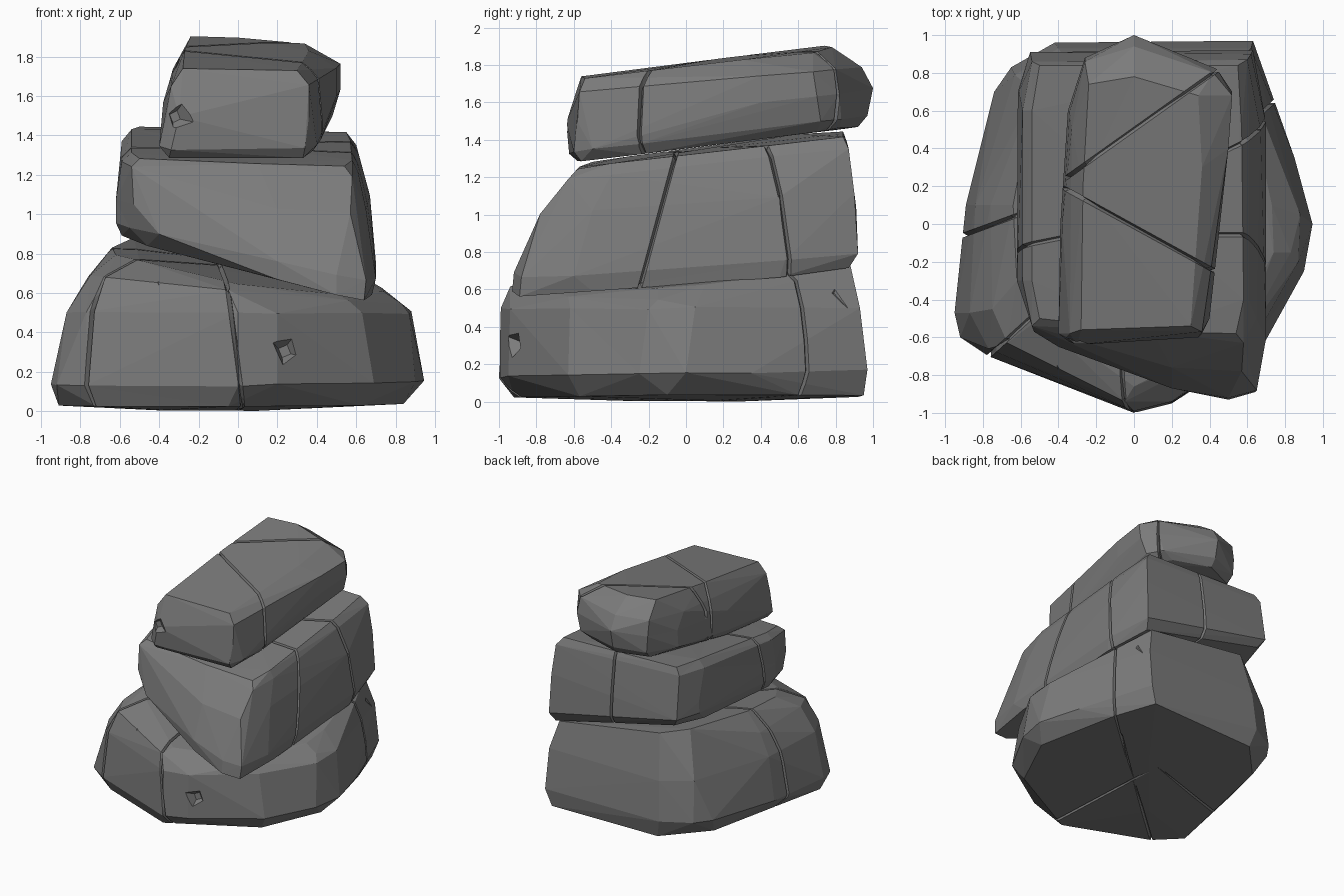
import bpy, bmesh, random
from mathutils import Vector, Matrix, Euler

random.seed(4)
stone = bpy.data.materials.new("dark_stone")
stone.diffuse_color = (0.2, 0.2, 0.2, 1)


def rock(name, layers, cracks, chips):
    """Hull of stacked outlines; each layer is ((z0, slope_x, slope_y), outline)."""
    bm = bmesh.new()
    for (z0, sx, sy), ring in layers:
        for x, y in ring:
            j = random.uniform(-0.008, 0.008)
            bm.verts.new((x, y, z0 + sx * x + sy * y + j))
    res = bmesh.ops.convex_hull(bm, input=bm.verts[:])
    junk = {g for g in res["geom_interior"] + res["geom_unused"]
            if isinstance(g, bmesh.types.BMVert) and g.is_valid}
    bmesh.ops.delete(bm, geom=list(junk), context='VERTS')
    bmesh.ops.dissolve_limit(bm, angle_limit=0.05, verts=bm.verts[:], edges=bm.edges[:])
    bmesh.ops.triangulate(bm, faces=bm.faces[:])
    for c in cracks:
        crack(bm, *c)
    bmesh.ops.triangulate(bm, faces=bm.faces[:])
    bmesh.ops.recalc_face_normals(bm, faces=bm.faces[:])
    ob = to_object(name, bm)
    ob.data.materials.append(stone)
    for i, (loc, size) in enumerate(chips):
        chip(ob, loc, size, i)
    return ob


def to_object(name, bm):
    me = bpy.data.meshes.new(name)
    bm.to_mesh(me)
    bm.free()
    ob = bpy.data.objects.new(name, me)
    bpy.context.collection.objects.link(ob)
    return ob


def crack(bm, start, end, lean=(0, 0, 1), half=True, w=0.011, depth=0.028):
    """V groove where a plane through start and end meets the surface."""
    p = Vector((*start[:2], start[2] if len(start) > 2 else 0))
    d = Vector((end[0] - p.x, end[1] - p.y, 0)).normalized()
    n = d.cross(Vector(lean)).normalized()
    for off in (-w, w, 0):
        bmesh.ops.bisect_plane(bm, geom=bm.verts[:] + bm.edges[:] + bm.faces[:],
                               dist=1e-5, plane_co=p + n * off, plane_no=n)
    bm.normal_update()
    cut = [(v, v.normal.copy()) for v in bm.verts if abs((v.co - p).dot(n)) < 1e-4
           and (not half or (v.co - p).dot(d) > 0.02)]
    for v, nor in cut:
        v.co -= nor * depth


def chip(ob, loc, size, i):
    """Break a small angular notch out of the surface."""
    bm = bmesh.new()
    bmesh.ops.create_cone(bm, cap_ends=True, segments=4, radius1=1, radius2=0.25, depth=1.4)
    # the wide end faces out of the rock, sideways from its centre
    turn = Vector((-loc[0] if abs(loc[0]) > 0.6 else 0, -loc[1], 0)).to_track_quat('Z', 'Y')
    m = (Matrix.Translation(loc) @ turn.to_matrix().to_4x4()
         @ Matrix.Diagonal((*size, 1)) @ Euler((0.15, 0.2, 0.4 + i)).to_matrix().to_4x4())
    bmesh.ops.transform(bm, matrix=m, verts=bm.verts[:])
    bmesh.ops.recalc_face_normals(bm, faces=bm.faces[:])
    cutter = to_object("chip_cutter", bm)
    cutter.hide_render = True
    mod = ob.modifiers.new("chip", 'BOOLEAN')
    mod.operation, mod.solver, mod.object = 'DIFFERENCE', 'EXACT', cutter
    bpy.context.view_layer.objects.active = ob
    bpy.ops.object.modifier_apply(modifier=mod.name)
    bpy.data.objects.remove(cutter)


# wide base boulder
rock("bottom_rock", [
    ((0.008, 0, 0), [(-0.4, -0.3), (0.1, 0.3)]),
    ((0.03, 0, 0), [(-0.91, -0.48), (-0.72, -0.66), (-0.05, -0.92), (0.62, -0.57), (0.84, -0.1),
                    (0.7, 0.6), (0.58, 0.95), (-0.38, 0.92), (-0.68, 0.6)]),
    ((0.15, 0, 0.02), [(-0.95, -0.47), (-0.92, -0.6), (-0.77, -0.7), (0, -1), (0.2, -0.95),
                       (0.69, -0.63), (0.9, -0.25), (0.945, 0), (0.85, 0.35), (0.72, 0.65),
                       (0.63, 0.97), (-0.42, 0.96), (-0.65, 0.83), (-0.74, 0.7), (-0.89, 0.1)]),
    ((0.5, 0, 0), [(-0.87, -0.47), (-0.77, -0.66), (0, -0.99), (0.2, -0.94), (0.63, -0.62),
                   (0.87, -0.2), (0.88, 0.05), (0.7, 0.6), (0.62, 0.93), (-0.4, 0.93),
                   (-0.63, 0.79), (-0.84, 0.1)]),
    ((0.62, -0.09, 0.01), [(-0.75, -0.45), (-0.67, -0.63), (-0.05, -0.94), (0.56, -0.63),
                           (0.83, -0.15), (0.82, 0.08), (-0.76, 0.1)]),
    ((0.73, -0.15, 0.09), [(-0.62, -0.3), (-0.5, -0.5), (0, -0.86), (0.5, -0.6), (0.74, -0.15),
                           (0.73, 0.1), (0.6, 0.6), (0.56, 0.88), (-0.35, 0.85),
                           (-0.53, 0.7), (-0.64, 0.1)]),
], cracks=[
    ((0, 0), (0.03, -1), (-0.13, 0, 1)), ((0, 0), (-0.77, -0.7)),
    ((-0.2, 0.2), (-0.88, -0.05)), ((0, 0), (0.72, 0.63)),
], chips=[
    ((0.26, -0.93, 0.31), (0.14, 0.14, 0.09)), ((-0.4, -0.8, 0.67), (0.08, 0.09, 0.07)),
    ((0.68, 0.82, 0.58), (0.12, 0.14, 0.08)),
])

# tall middle block with a front that leans back
rock("middle_rock", [
    ((0.78, -0.225, 0.08), [(-0.59, -0.25), (-0.46, -0.5), (0.2, -0.86), (0.5, -0.93),
                            (0.64, -0.89), (0.68, -0.5), (0.68, 0.5), (0.6, 0.87),
                            (-0.5, 0.87), (-0.59, 0.6)]),
    ((0.86, -0.2, 0.07), [(-0.62, -0.3), (-0.55, -0.5), (-0.4, -0.65), (0.2, -0.87),
                          (0.5, -0.92), (0.65, -0.88), (0.7, -0.6), (0.7, 0.53),
                          (0.63, 0.92), (-0.55, 0.91), (-0.615, 0.7)]),
    ((1.07, -0.02, 0.06), [(-0.62, -0.3), (-0.53, -0.57), (0.2, -0.76), (0.57, -0.78),
                           (0.65, -0.5), (0.67, 0.5), (0.62, 0.9), (-0.55, 0.88),
                           (-0.61, 0.7)]),
    ((1.28, -0.03, 0.11), [(-0.59, -0.3), (-0.54, -0.54), (0.58, -0.63), (0.61, -0.4),
                           (0.61, 0.5), (0.6, 0.87), (-0.54, 0.86), (-0.59, 0.6)]),
    ((1.335, -0.03, 0.12), [(-0.54, -0.3), (-0.5, -0.5), (0.1, -0.57), (0.54, -0.58),
                            (0.58, -0.4), (0.57, 0.5), (0.55, 0.84), (-0.5, 0.84),
                            (-0.54, 0.6)]),
], cracks=[
    ((0, -0.05, 1.34), (1, -0.05), (0, 0.27, 1)),
    ((0, 0, 1.3), (-1, -0.2), (0, 0.1, 1)),
    ((0.1, 0.2, 1.3), (0.7, 0.5, 1.3), (0, -0.1, 1)),
    ((0.1, 0.2), (0.05, 1)),
], chips=[((0.1, -0.8, 1.0), (0.14, 0.07, 0.05))])

# long cap stone rising towards the back
rock("top_rock", [
    ((1.36, 0, 0.125), [(-0.35, -0.58), (0.33, -0.56), (0.38, -0.25), (0.4, 0.3), (0.42, 0.7),
                        (0.3, 0.82), (0, 0.92), (-0.24, 0.82), (-0.32, 0.3), (-0.36, 0)]),
    ((1.41, 0, 0.125), [(-0.4, -0.58), (-0.34, -0.625), (0.34, -0.6), (0.4, -0.5),
                        (0.42, -0.25), (0.45, 0.3), (0.48, 0.72), (0.4, 0.83), (0, 0.97),
                        (-0.25, 0.88), (-0.35, 0.6), (-0.39, 0)]),
    ((1.56, 0, 0.11), [(-0.36, -0.6), (-0.3, -0.64), (0.36, -0.58), (0.42, -0.3), (0.45, 0),
                       (0.5, 0.4), (0.52, 0.7), (0.44, 0.82), (0, 1), (-0.26, 0.88),
                       (-0.34, 0.6), (-0.38, 0)]),
    ((1.7, 0, 0.09), [(-0.34, -0.58), (0.36, -0.57), (0.41, -0.28), (0.5, 0.4), (0.52, 0.68),
                      (0.42, 0.8), (0, 0.94), (-0.26, 0.86), (-0.33, 0.5)]),
    ((1.8, -0.04, 0.12), [(-0.28, -0.56), (0.3, -0.54), (0.31, -0.25), (0.36, 0.3),
                          (0.34, 0.68), (0, 0.78), (-0.24, 0.74), (-0.27, 0.2)]),
], cracks=[
    ((-0.39, 0.2), (0.43, -0.25)), ((-0.38, 0.23), (0.45, 0.82)),
], chips=[((-0.3, -0.64, 1.5), (0.12, 0.13, 0.07))])
